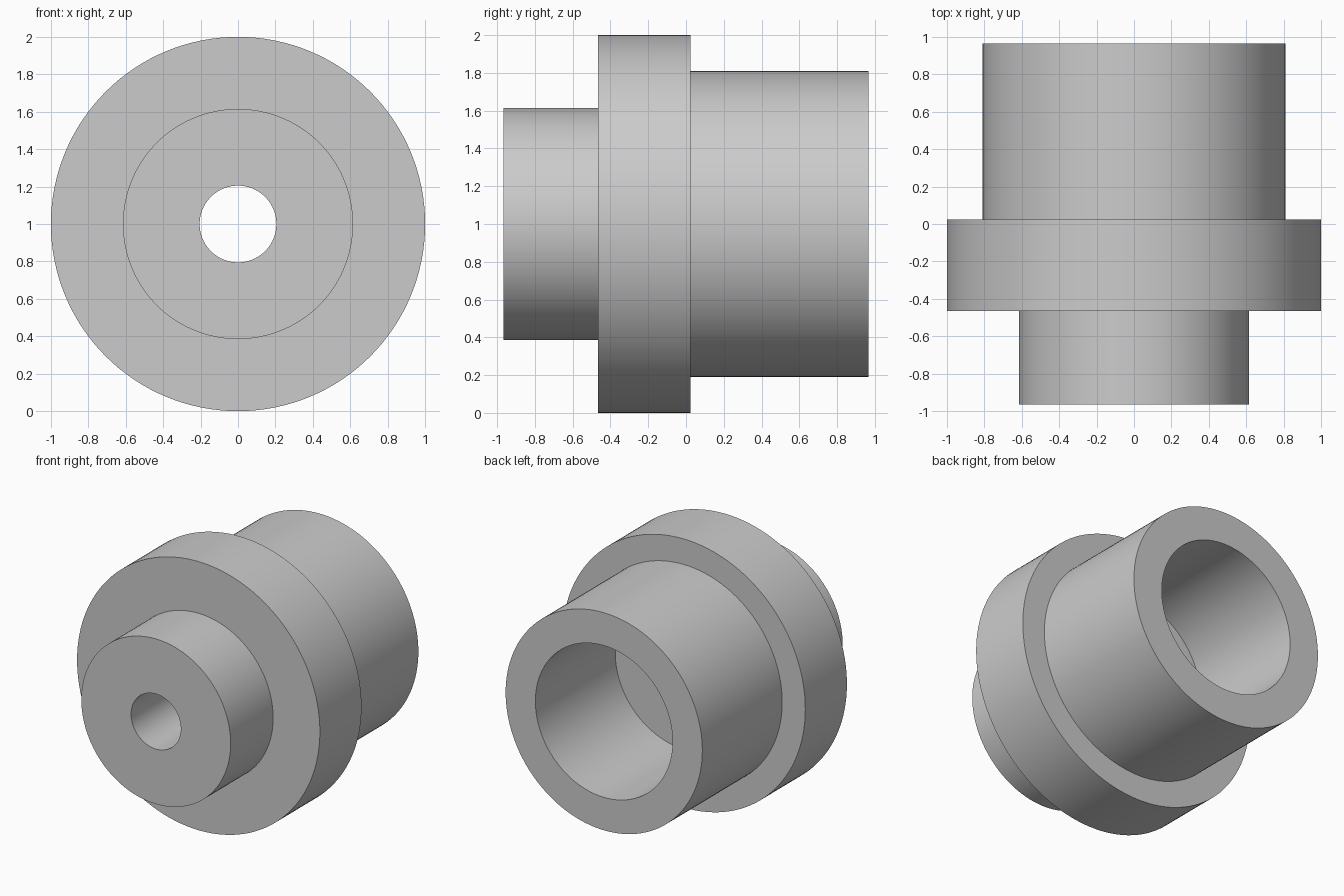
import bpy, bmesh, math
from mathutils import Matrix, Vector

cube = bpy.data.objects.get("Cube")
if cube:
    bpy.data.objects.remove(cube, do_unlink=True)

# Single plain grey
GREY = (0.6, 0.6, 0.6, 1.0)
grey = bpy.data.materials.new("plain grey")
grey.use_nodes = True
grey.diffuse_color = GREY
grey.node_tree.nodes["Principled BSDF"].inputs["Base Color"].default_value = GREY

# Section of the bushing as (radius, y), front nose to rear socket and back through the bore
FRONT, FLANGE_FRONT, FLANGE_BACK, BACK = -0.965, -0.465, 0.025, 0.965
NOSE, FLANGE, BARREL, SOCKET, BORE = 0.615, 1.0, 0.81, 0.565, 0.205
SOCKET_FLOOR = 0.025
section = [
    (BORE, FRONT), (NOSE, FRONT),
    (NOSE, FLANGE_FRONT), (FLANGE, FLANGE_FRONT),
    (FLANGE, FLANGE_BACK), (BARREL, FLANGE_BACK),
    (BARREL, BACK), (SOCKET, BACK),
    (SOCKET, SOCKET_FLOOR), (BORE, SOCKET_FLOOR),
]


def lathe(name, profile, steps=128):
    """Spin a closed section around the y axis, centred at height 1."""
    bm = bmesh.new()
    verts = [bm.verts.new((r, y, 0)) for r, y in profile]
    edges = [bm.edges.new((verts[i - 1], verts[i])) for i in range(len(verts))]
    bmesh.ops.spin(bm, geom=verts + edges, cent=(0, 0, 0), axis=(0, 1, 0),
                   angle=math.tau, steps=steps, use_merge=True)
    bmesh.ops.remove_doubles(bm, verts=bm.verts, dist=0.0001)
    bmesh.ops.recalc_face_normals(bm, faces=bm.faces)
    bmesh.ops.transform(bm, matrix=Matrix.Translation(Vector((0, 0, 1))), verts=bm.verts)
    mesh = bpy.data.meshes.new(name)
    bm.to_mesh(mesh)
    bm.free()
    mesh.materials.append(grey)
    obj = bpy.data.objects.new(name, mesh)
    bpy.context.collection.objects.link(obj)
    return obj


# Stepped bushing: nose, flange and hollow barrel in one turned piece
bushing = lathe("flanged_bushing", section)
bpy.ops.object.select_all(action="DESELECT")
bushing.select_set(True)
bpy.context.view_layer.objects.active = bushing
bpy.ops.object.shade_smooth_by_angle(angle=math.radians(30))
